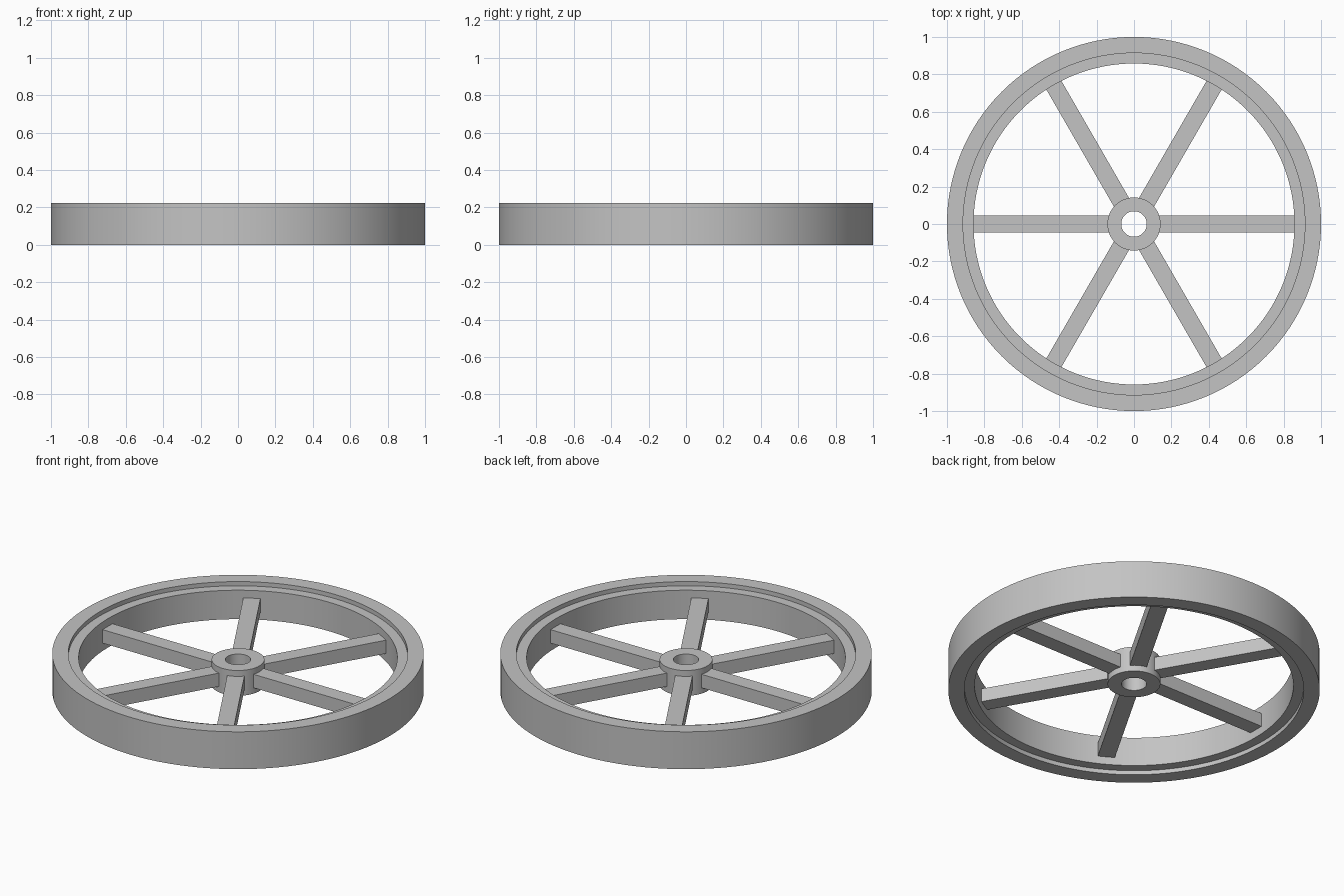
import bpy, bmesh, math
from mathutils import Matrix

cube = bpy.data.objects.get("Cube")
if cube:
    bpy.data.objects.remove(cube, do_unlink=True)

HEIGHT = 0.222
MID = HEIGHT / 2
SPOKES = 6

metal = bpy.data.materials.new("grey_metal")
metal.use_nodes = True
GREY = (0.55, 0.55, 0.55, 1)
metal.diffuse_color = GREY
metal.node_tree.nodes["Principled BSDF"].inputs["Base Color"].default_value = GREY


def finish(name, bm):
    bmesh.ops.recalc_face_normals(bm, faces=bm.faces)
    mesh = bpy.data.meshes.new(name)
    bm.to_mesh(mesh)
    bm.free()
    mesh.materials.append(metal)
    obj = bpy.data.objects.new(name, mesh)
    bpy.context.collection.objects.link(obj)
    return obj


def lathe(name, profile, segments):
    """Revolve a closed (radius, height) profile around z."""
    bm = bmesh.new()
    verts = [bm.verts.new((r, 0, z)) for r, z in profile]
    edges = [bm.edges.new((verts[i - 1], verts[i])) for i in range(len(verts))]
    bmesh.ops.spin(bm, geom=verts + edges, cent=(0, 0, 0), axis=(0, 0, 1),
                   angle=math.tau, steps=segments, use_duplicate=False)
    bmesh.ops.remove_doubles(bm, verts=bm.verts, dist=0.0001)
    obj = finish(name, bm)
    bpy.ops.object.select_all(action="DESELECT")
    obj.select_set(True)
    bpy.context.view_layer.objects.active = obj
    bpy.ops.object.shade_smooth_by_angle(angle=math.radians(30))
    return obj


# Rim with a shallow recessed ledge on both faces
R_OUT, R_STEP, R_IN, STEP = 1.0, 0.914, 0.858, 0.025
lathe("rim", [(R_OUT, 0), (R_OUT, HEIGHT), (R_STEP, HEIGHT), (R_STEP, HEIGHT - STEP),
              (R_IN, HEIGHT - STEP), (R_IN, STEP), (R_STEP, STEP), (R_STEP, 0)], 128)

# Hub with a through bore
HUB_R, BORE_R, HUB_HALF = 0.142, 0.068, 0.075
lathe("hub", [(HUB_R, MID - HUB_HALF), (HUB_R, MID + HUB_HALF),
              (BORE_R, MID + HUB_HALF), (BORE_R, MID - HUB_HALF)], 64)

# Straight rectangular spokes, sunk slightly into hub and rim
START, END, WIDTH, THICK = 0.125, 0.87, 0.093, 0.08
for i in range(SPOKES):
    bm = bmesh.new()
    place = (Matrix.Rotation(math.tau * i / SPOKES, 4, "Z")
             @ Matrix.Translation(((START + END) / 2, 0, MID))
             @ Matrix.Diagonal((END - START, WIDTH, THICK, 1)))
    bmesh.ops.create_cube(bm, size=1, matrix=place)
    finish(f"spoke_{i + 1}", bm)
